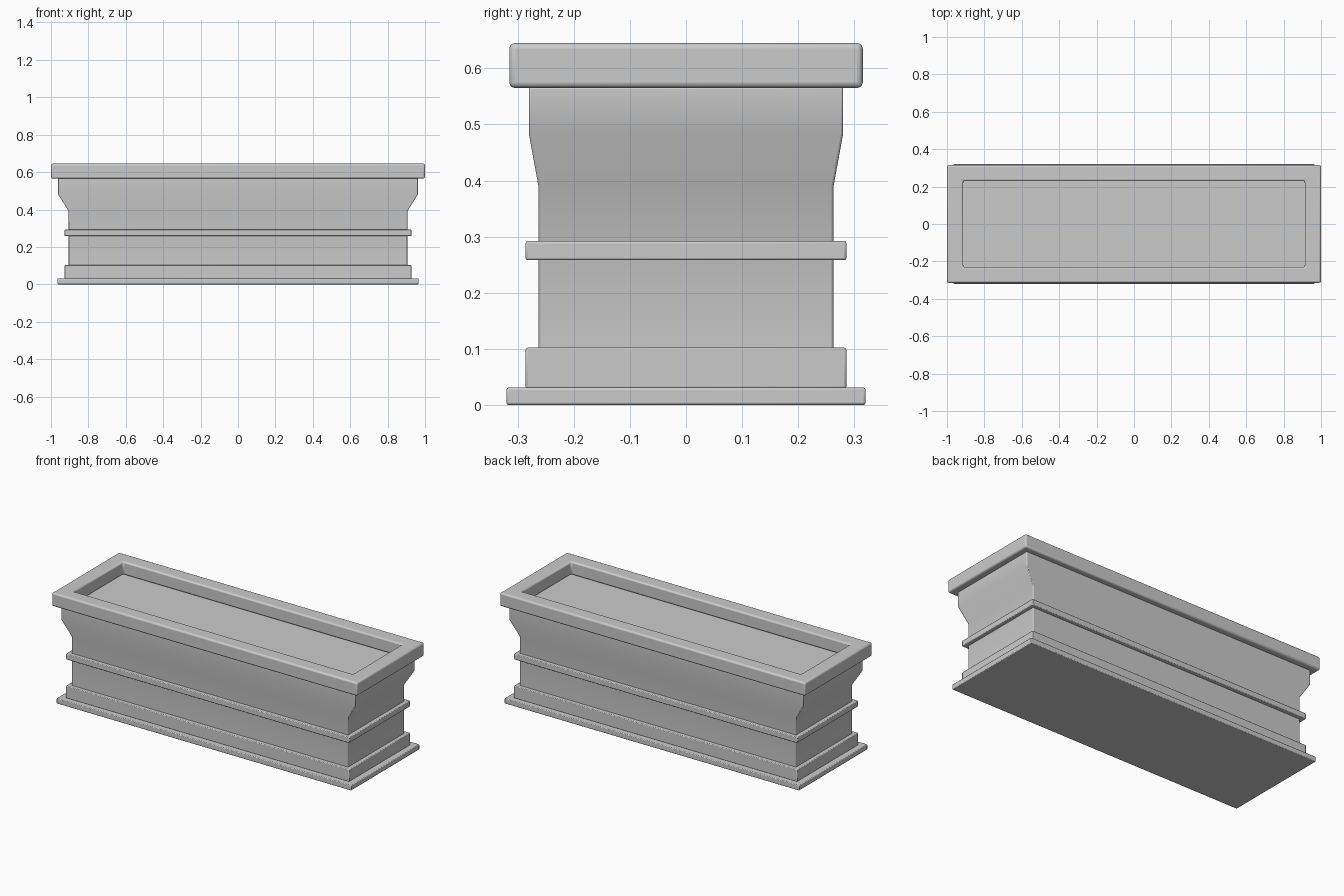
import bpy, bmesh

if "Cube" in bpy.data.objects:
    bpy.data.objects.remove(bpy.data.objects["Cube"])


def stacked(name, rings, bevel, caps=True, loop=False, segments=2):
    """Skin a stack of (half_x, half_y, z) rectangles, then round the edges."""
    bm = bmesh.new()
    rows = [[bm.verts.new((sx * hx, sy * hy, z))
             for sx, sy in ((-1, -1), (1, -1), (1, 1), (-1, 1))]
            for hx, hy, z in rings]
    pairs = list(zip(rows, rows[1:]))
    if loop:
        pairs.append((rows[-1], rows[0]))
    for a, b in pairs:
        for i in range(4):
            j = (i + 1) % 4
            bm.faces.new((a[i], a[j], b[j], b[i]))
    if caps and not loop:
        bm.faces.new(rows[0][::-1])
        bm.faces.new(rows[-1])
    bmesh.ops.recalc_face_normals(bm, faces=bm.faces)
    mesh = bpy.data.meshes.new(name)
    bm.to_mesh(mesh)
    bm.free()
    obj = bpy.data.objects.new(name, mesh)
    bpy.context.collection.objects.link(obj)
    mod = obj.modifiers.new("rounded_edges", 'BEVEL')
    mod.width = bevel
    mod.segments = segments
    mod.limit_method = 'ANGLE'
    mod.angle_limit = 0.9
    bpy.ops.object.select_all(action='DESELECT')
    obj.select_set(True)
    bpy.context.view_layer.objects.active = obj
    bpy.ops.object.shade_smooth_by_angle(angle=0.6)
    return obj


def slab(name, hx, hy, z0, z1, bevel):
    return stacked(name, [(hx, hy, z0), (hx, hy, z1)], bevel)


# Stepped foot
slab("base_plinth", 0.965, 0.32, 0.0, 0.031, 0.004)
slab("upper_plinth", 0.928, 0.286, 0.029, 0.102, 0.004)

# Flared trough body, its top serves as the planting floor
stacked("trough_body", [(0.905, 0.263, 0.09), (0.905, 0.263, 0.39),
                        (0.963, 0.28, 0.483), (0.963, 0.28, 0.567)], 0.004)

# Raised band around the body
slab("waist_band", 0.928, 0.286, 0.258, 0.292, 0.004)

# Overhanging hollow rim
stacked("top_rim", [(1.0, 0.315, 0.565), (1.0, 0.315, 0.645),
                    (0.913, 0.23, 0.645), (0.913, 0.23, 0.565)],
        0.01, loop=True, segments=3)
